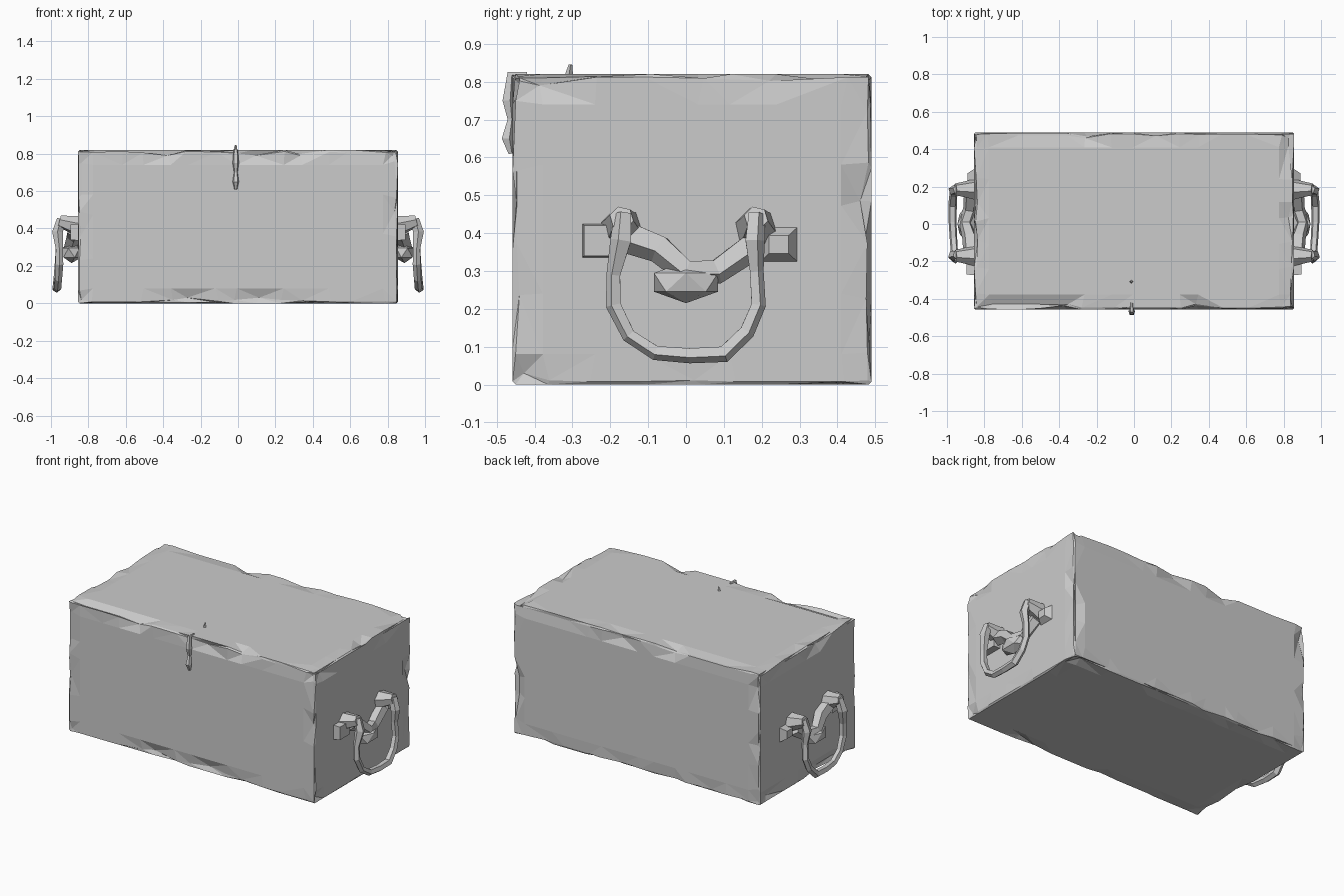
import bpy, bmesh, random
from mathutils import Vector, Matrix

if "Cube" in bpy.data.objects:
    bpy.data.objects.remove(bpy.data.objects["Cube"])

random.seed(7)
LO = Vector((-0.855, -0.458, 0.0))
HI = Vector((0.855, 0.49, 0.82))


def finish(name, bm):
    bmesh.ops.recalc_face_normals(bm, faces=bm.faces)
    me = bpy.data.meshes.new(name)
    bm.to_mesh(me)
    bm.free()
    ob = bpy.data.objects.new(name, me)
    bpy.context.collection.objects.link(ob)
    return ob


def mirror_x(ob):
    mod = ob.modifiers.new("mirror", 'MIRROR')
    mod.use_axis[0] = True


def add_block(bm, center, size, taper=1.0):
    # box whose +x end is scaled by taper
    r = bmesh.ops.create_cube(bm, size=1)
    for v in r["verts"]:
        k = taper if v.co.x > 0 else 1.0
        v.co = Vector((v.co.x * size[0], v.co.y * size[1] * k, v.co.z * size[2] * k)) + Vector(center)


def add_rod(bm, points, radii, sides=5):
    # faceted tube swept along a path
    rings = []
    pts = [Vector(p) for p in points]
    for i, p in enumerate(pts):
        d = (pts[min(i + 1, len(pts) - 1)] - pts[max(i - 1, 0)]).normalized()
        u = d.orthogonal() if abs(d.x) > 0.9 else d.cross(Vector((1, 0, 0)))
        u.normalize()
        ring = []
        for k in range(sides):
            off = Matrix.Rotation(6.28319 * k / sides, 3, d) @ u
            ring.append(bm.verts.new(p + off * radii[i]))
        rings.append(ring)
    for a, b in zip(rings, rings[1:]):
        for k in range(sides):
            n = (k + 1) % sides
            bm.faces.new((a[k], a[n], b[n], b[k]))
    bm.faces.new(rings[0])
    bm.faces.new(rings[-1])


# chest body: box cut into cells, with worn and chipped edges
bm = bmesh.new()
bmesh.ops.create_cube(bm, size=1)
for v in bm.verts:
    v.co = Vector([(HI if c > 0 else LO)[i] for i, c in enumerate(v.co)])
for axis, count in ((0, 14), (1, 8), (2, 7)):
    normal = Vector([float(i == axis) for i in range(3)])
    step = (HI[axis] - LO[axis]) / count
    cuts = [LO[axis] + step * (i + random.uniform(-0.2, 0.2)) for i in range(2, count - 1)]
    for c in cuts + [LO[axis] + 0.08, HI[axis] - 0.08]:
        bmesh.ops.bisect_plane(bm, geom=bm.verts[:] + bm.edges[:] + bm.faces[:],
                               plane_co=normal * c, plane_no=normal)
edges = [e for e in bm.edges if e.calc_face_angle() > 1]
bmesh.ops.bevel(bm, geom=edges, offset=0.008, segments=1, affect='EDGES')
for v in bm.verts:
    near = [i for i in range(3) if min(v.co[i] - LO[i], HI[i] - v.co[i]) < 0.012]
    if len(near) < 2:
        continue
    depth = random.choice((0.0, 0.0, 0.003, 0.006, 0.01, 0.022))
    for i in near:
        v.co[i] += depth if v.co[i] < (LO[i] + HI[i]) / 2 else -depth
    for i in range(3):
        if i not in near:
            v.co[i] += random.uniform(-0.02, 0.02)
bmesh.ops.triangulate(bm, faces=bm.faces[:])
bmesh.ops.dissolve_limit(bm, angle_limit=0.01, verts=bm.verts[:], edges=bm.edges[:])
finish("chest_body", bm)

# hanging handles on both ends
bm = bmesh.new()
loop = [(0.945, -0.165, 0.45), (0.965, -0.17, 0.38), (0.955, -0.19, 0.29), (0.955, -0.19, 0.21),
        (0.96, -0.15, 0.13), (0.965, -0.08, 0.085), (0.97, 0.01, 0.078), (0.97, 0.10, 0.082),
        (0.965, 0.16, 0.14), (0.96, 0.19, 0.21), (0.955, 0.185, 0.30), (0.965, 0.18, 0.38),
        (0.945, 0.185, 0.45)]
add_rod(bm, loop, [0.024, 0.03, 0.02, 0.022, 0.02, 0.021, 0.022, 0.024, 0.022, 0.021, 0.02, 0.028, 0.024])
handle = finish("handle", bm)
mirror_x(handle)

# handle mounts: side posts, plates and sagging centre ornament
bm = bmesh.new()
for y in (-0.17, 0.185):
    add_rod(bm, [(0.84, y, 0.41), (0.90, y, 0.425), (0.955, y, 0.44)], [0.06, 0.045, 0.032], 6)
add_block(bm, (0.87, -0.22, 0.38), (0.05, 0.11, 0.09), 0.9)
add_block(bm, (0.86, 0.245, 0.37), (0.06, 0.13, 0.12), 0.4)
add_rod(bm, [(0.87, -0.15, 0.39), (0.88, -0.07, 0.36), (0.90, 0.0, 0.30), (0.88, 0.08, 0.30),
             (0.87, 0.18, 0.37)], [0.045, 0.04, 0.035, 0.035, 0.04], 5)
mount = finish("handle_mount", bm)
mirror_x(mount)

# centre boss of each mount
bm = bmesh.new()
bmesh.ops.create_icosphere(bm, subdivisions=1, radius=1)
for v in bm.verts:
    v.co = Vector((0.89 + v.co.x * 0.06, 0.0 + v.co.y * 0.10, 0.27 + v.co.z * 0.055))
boss = finish("mount_boss", bm)
mirror_x(boss)

# front latch: thin strap, hook over the lid and small pin
bm = bmesh.new()
add_rod(bm, [(-0.012, -0.462, 0.61), (-0.012, -0.472, 0.65), (-0.012, -0.463, 0.70),
             (-0.012, -0.470, 0.75), (-0.012, -0.463, 0.82), (-0.012, -0.42, 0.82)],
        [0.008, 0.018, 0.01, 0.018, 0.012, 0.006], 5)
finish("latch", bm)
bm = bmesh.new()
add_rod(bm, [(-0.015, -0.31, 0.81), (-0.012, -0.305, 0.845)], [0.012, 0.005], 4)
finish("latch_pin", bm)
